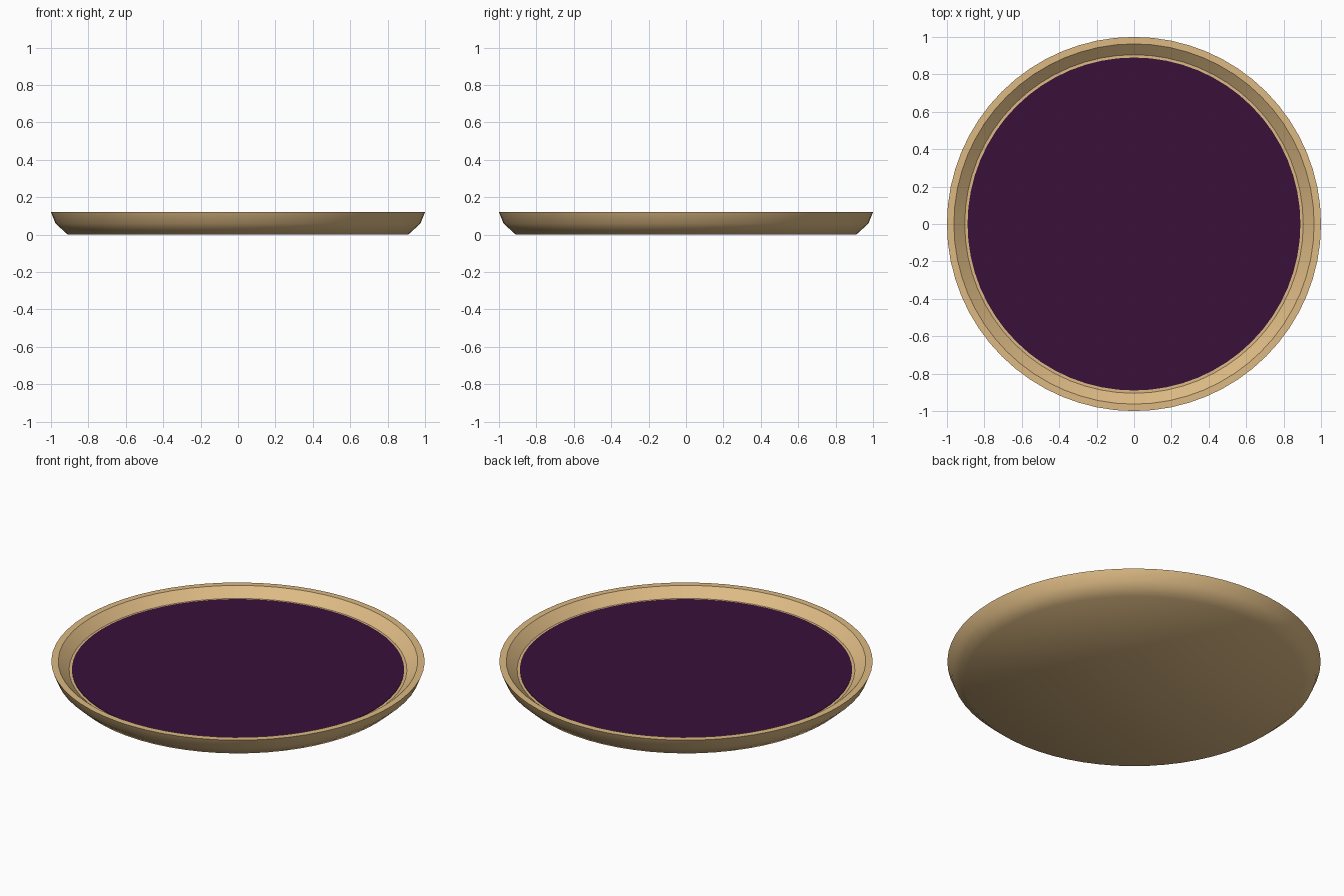
import bpy, bmesh, math

cube = bpy.data.objects.get("Cube")
if cube:
    bpy.data.objects.remove(cube, do_unlink=True)

SIDES = 64


def make_material(name, rgb):
    mat = bpy.data.materials.new(name)
    mat.use_nodes = True
    color = (*rgb, 1.0)
    mat.diffuse_color = color
    mat.node_tree.nodes["Principled BSDF"].inputs["Base Color"].default_value = color
    return mat


def lathe(name, profile, mat, sharp_rings):
    """Revolve a (radius, height) profile, capping both ends; listed rings stay sharp."""
    bm = bmesh.new()
    rings = []
    for radius, z in profile:
        angles = [2 * math.pi * i / SIDES for i in range(SIDES)]
        rings.append([bm.verts.new((radius * math.cos(a), radius * math.sin(a), z)) for a in angles])
    for low, high in zip(rings, rings[1:]):
        for i in range(SIDES):
            j = (i + 1) % SIDES
            bm.faces.new((low[i], low[j], high[j], high[i]))
    bm.faces.new(rings[0][::-1])
    bm.faces.new(rings[-1])
    for face in bm.faces:
        face.smooth = True
    for k in sharp_rings:
        for i in range(SIDES):
            bm.edges.get((rings[k][i], rings[k][(i + 1) % SIDES])).smooth = False
    mesh = bpy.data.meshes.new(name)
    bm.to_mesh(mesh)
    bm.free()
    mesh.materials.append(mat)
    obj = bpy.data.objects.new(name, mesh)
    bpy.context.collection.objects.link(obj)
    return obj


crust = make_material("golden crust", (0.72, 0.49, 0.23))
filling = make_material("dark berry", (0.042, 0.005, 0.042))

# Shallow dish: base, soft outer wall, flat rim, sloping inner wall, floor
lathe("crust_dish",
      [(0.91, 0), (0.976, 0.06), (1, 0.12), (0.963, 0.12), (0.905, 0.07)],
      crust, (2, 3, 4))

# Thin filling disc on the floor
lathe("filling_disc", [(0.89, 0.069), (0.89, 0.073)], filling, (0, 1))
